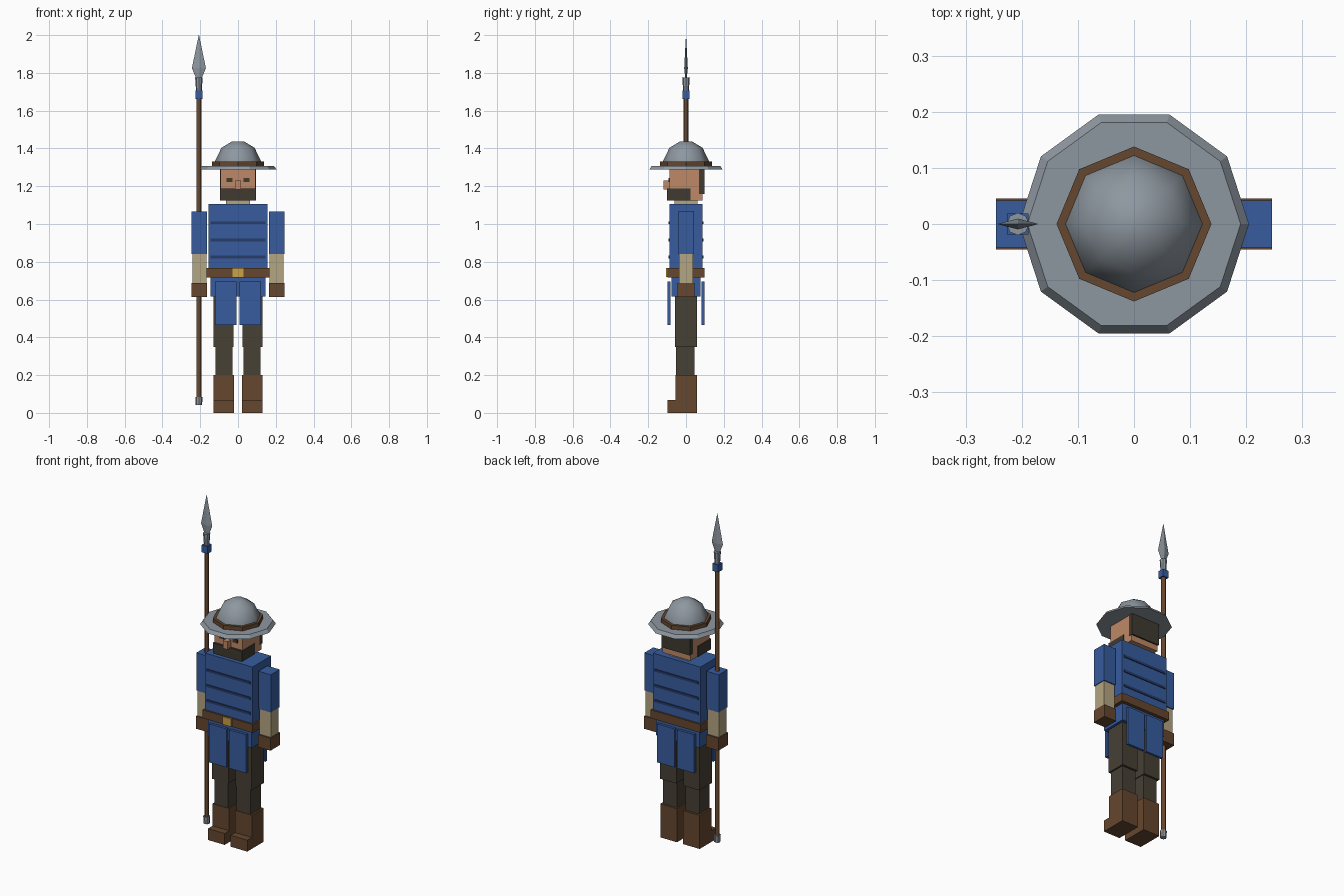
import bpy, math

if "Cube" in bpy.data.objects:
    bpy.data.objects.remove(bpy.data.objects["Cube"])

def mat(name, r, g, b):
    m = bpy.data.materials.new(name)
    m.diffuse_color = (r, g, b, 1)
    m.use_nodes = True
    m.node_tree.nodes["Principled BSDF"].inputs["Base Color"].default_value = m.diffuse_color
    return m

BLUE = mat("blue cloth", .038, .107, .345)
NAVY = mat("dark blue seam", .02, .045, .14)
SKIN = mat("skin", .52, .25, .135)
HAIR = mat("dark hair", .05, .042, .03)
PANTS = mat("dark trousers", .062, .052, .036)
LEATHER = mat("brown leather", .13, .063, .028)
WOOD = mat("wood", .25, .115, .05)
STEEL = mat("steel", .27, .31, .35)
CREAM = mat("cream linen", .46, .38, .22)
GOLD = mat("brass", .58, .36, .06)

def mesh(name, verts, faces, m):
    me = bpy.data.meshes.new(name)
    me.from_pydata(verts, [], faces)
    me.materials.append(m)
    ob = bpy.data.objects.new(name, me)
    bpy.context.collection.objects.link(ob)
    return ob

def box(name, x, y, z, m):
    """Box from (min, max) pairs."""
    v = [(a, b, c) for c in z for b in y for a in x]
    f = [(0, 2, 3, 1), (4, 5, 7, 6), (0, 1, 5, 4), (2, 6, 7, 3), (0, 4, 6, 2), (1, 3, 7, 5)]
    return mesh(name, v, f, m)

def pair(name, x, y, z, m):
    """Mirrored left and right boxes."""
    box(name + "_left", x, y, z, m)
    box(name + "_right", (-x[1], -x[0]), y, z, m)

def lathe(name, profile, n, m, cx=0, turn=0, sy=1):
    """Faceted solid from (radius, z) rings, capped at both ends."""
    v = [(cx + r * math.cos(turn + math.tau * i / n),
          sy * r * math.sin(turn + math.tau * i / n), z)
         for r, z in profile for i in range(n)]
    f = [(k * n + i, k * n + (i + 1) % n, (k + 1) * n + (i + 1) % n, (k + 1) * n + i)
         for k in range(len(profile) - 1) for i in range(n)]
    f += [tuple(reversed(range(n))), tuple(range(len(v) - n, len(v)))]
    return mesh(name, v, f, m)

# Legs and boots
pair("boot_foot", (.02, .13), (-.098, .057), (0, .068), LEATHER)
pair("boot_shaft", (.02, .13), (-.055, .057), (.068, .2), LEATHER)
pair("lower_leg", (.028, .12), (-.052, .045), (.2, .35), PANTS)
pair("thigh", (.023, .13), (-.058, .058), (.35, .68), PANTS)

# Coat, skirt and hanging flaps
box("torso", (-.157, .157), (-.088, .088), (.72, 1.105), BLUE)
box("skirt", (-.145, .145), (-.078, .078), (.615, .73), BLUE)
for side, y in (("front", (-.097, -.082)), ("back", (.082, .097))):
    pair(side + "_flap", (.008, .122), y, (.465, .695), BLUE)
for i, z in enumerate((.825, .915, 1.007)):
    for side, y in (("front", (-.093, -.086)), ("back", (.086, .093))):
        box(f"{side}_seam_{i}", (-.145, .145), y, (z - .007, z + .007), NAVY)

# Belt
box("belt", (-.166, .166), (-.098, .098), (.718, .768), LEATHER)
box("buckle", (-.028, .028), (-.105, -.095), (.72, .766), GOLD)

# Arms
pair("sleeve", (.164, .246), (-.042, .042), (.84, 1.065), BLUE)
pair("forearm", (.168, .242), (-.036, .036), (.685, .84), CREAM)
pair("glove", (.164, .246), (-.045, .045), (.613, .688), LEATHER)

# Head
box("neck", (-.063, .063), (-.06, .06), (1.1, 1.13), CREAM)
box("head", (-.092, .092), (-.088, .088), (1.125, 1.295), SKIN)
box("beard", (-.096, .096), (-.1, .025), (1.124, 1.187), HAIR)
box("back_hair", (-.094, .094), (.07, .097), (1.16, 1.29), HAIR)
box("nose", (-.015, .015), (-.12, -.085), (1.183, 1.23), SKIN)
pair("eye", (.03, .06), (-.093, -.086), (1.222, 1.244), HAIR)

# Kettle hat
lathe("hat_brim", [(.205, 1.288), (.19, 1.308)], 10, STEEL)
lathe("hat_band", [(.138, 1.305), (.138, 1.332)], 8, LEATHER)
crown = lathe("hat_crown", [(.123, 1.305), (.123, 1.33), (.088, 1.403), (.03, 1.438)], 8, STEEL)
crown.select_set(True)
bpy.context.view_layer.objects.active = crown
bpy.ops.object.shade_smooth_by_angle(angle=math.radians(42))

# Spear
SX = -.207
lathe("spear_shaft", [(.013, .06), (.013, 1.73)], 8, WOOD, SX)
lathe("spear_butt", [(.017, .043), (.019, .085)], 8, STEEL, SX)
lathe("spear_wrap", [(.027, 1.662), (.027, 1.706)], 4, BLUE, SX, math.pi / 4)
lathe("spear_socket", [(.015, 1.704), (.02, 1.775)], 8, STEEL, SX)
lathe("spear_blade", [(.012, 1.765), (.037, 1.825), (.001, 2.0)], 4, STEEL, SX, 0, .26)
